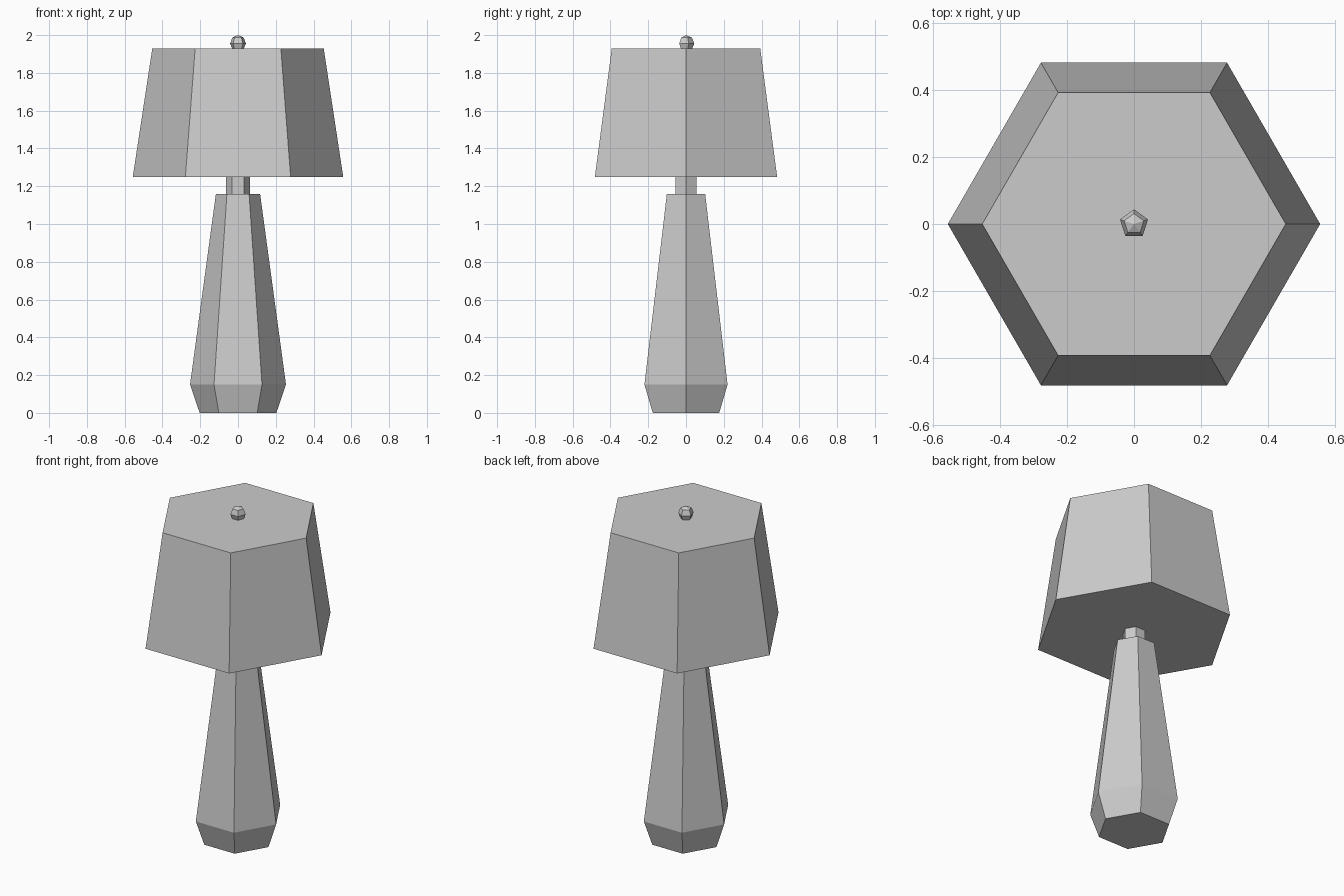
import bpy, bmesh
from math import cos, sin, pi

if "Cube" in bpy.data.objects:
    bpy.data.objects.remove(bpy.data.objects["Cube"])


def hex_loft(name, rings, sides=6):
    """Closed solid through (radius, height) rings, a corner facing +x."""
    bm = bmesh.new()
    loops = [[bm.verts.new((r * cos(2 * pi * i / sides), r * sin(2 * pi * i / sides), z))
              for i in range(sides)] for r, z in rings]
    for low, high in zip(loops, loops[1:]):
        for i in range(sides):
            j = (i + 1) % sides
            bm.faces.new((low[i], low[j], high[j], high[i]))
    bm.faces.new(loops[0][::-1])
    bm.faces.new(loops[-1])
    mesh = bpy.data.meshes.new(name)
    bm.to_mesh(mesh)
    bm.free()
    obj = bpy.data.objects.new(name, mesh)
    bpy.context.collection.objects.link(obj)
    return obj


# Tapered base, neck and lampshade
hex_loft("lamp_base", [(0.203, 0), (0.254, 0.15), (0.117, 1.16)])
hex_loft("neck", [(0.063, 1.16), (0.063, 1.25)])
hex_loft("lampshade", [(0.557, 1.25), (0.454, 1.928)])

# Faceted finial on top
bpy.ops.mesh.primitive_uv_sphere_add(segments=5, ring_count=4, radius=0.044,
                                     location=(0, 0, 1.956))
bpy.context.object.name = "finial"
